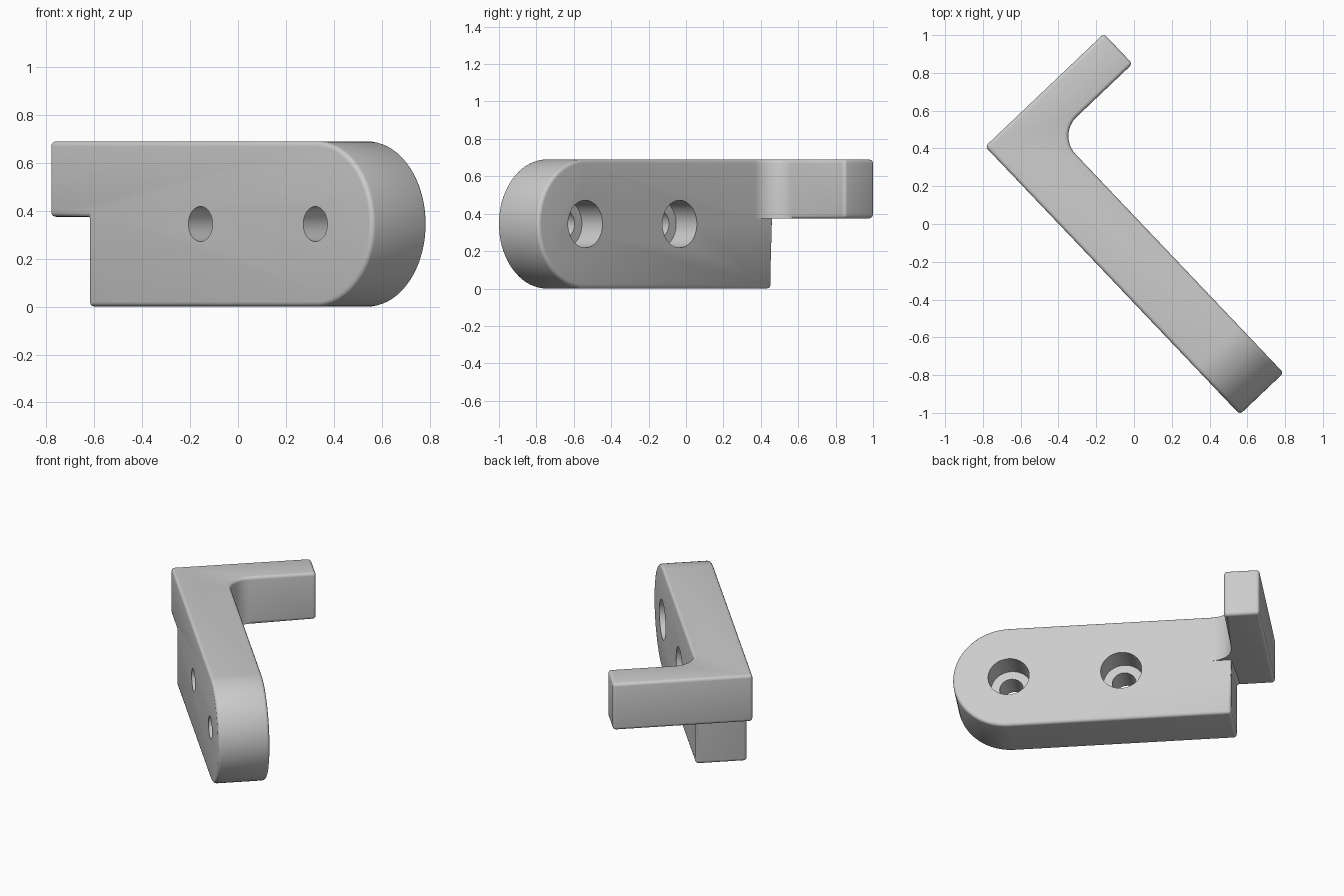
import bpy, bmesh, math
from mathutils import Matrix, Vector

if "Cube" in bpy.data.objects:
    bpy.data.objects.remove(bpy.data.objects["Cube"])

# Local frame: x along the plate, y through its thickness, z up
LENGTH, THICK, HEIGHT = 1.957, 0.319, 0.69
ARM_W, ARM_LEN, ARM_Z = 0.22, 0.867, 0.375
STEP, FILLET, ROUND = 0.235, 0.14, 0.02
R = HEIGHT / 2
CAP_X = LENGTH - R


def arc(cx, cy, r, start, end, n):
    angles = [math.radians(start + (end - start) * i / n) for i in range(n + 1)]
    return [(cx + r * math.cos(a), cy + r * math.sin(a)) for a in angles]


def prism(name, points, offset):
    """Extrude a closed outline of 3D points along offset."""
    bm = bmesh.new()
    face = bm.faces.new([bm.verts.new(p) for p in points])
    res = bmesh.ops.extrude_face_region(bm, geom=[face])
    verts = [g for g in res["geom"] if isinstance(g, bmesh.types.BMVert)]
    bmesh.ops.translate(bm, verts=verts, vec=offset)
    bmesh.ops.recalc_face_normals(bm, faces=bm.faces)
    mesh = bpy.data.meshes.new(name)
    bm.to_mesh(mesh)
    bm.free()
    obj = bpy.data.objects.new(name, mesh)
    bpy.context.collection.objects.link(obj)
    return obj


def combine(obj, other, operation):
    """Apply a boolean and remove the second object."""
    bpy.ops.object.select_all(action="DESELECT")
    bpy.context.view_layer.objects.active = obj
    obj.select_set(True)
    mod = obj.modifiers.new("boolean", "BOOLEAN")
    mod.operation, mod.solver, mod.object = operation, "EXACT", other
    bpy.ops.object.modifier_apply(modifier=mod.name)
    bpy.data.objects.remove(other)


# Mounting plate with a round end and a notch under the arm
outline = [(STEP, 0)] + arc(CAP_X, R, R, -90, 90, 36)
outline += [(0, HEIGHT), (0, ARM_Z), (STEP, ARM_Z)]
bracket = prism("angle_bracket", [(x, 0, z) for x, z in outline], Vector((0, THICK, 0)))

# Short arm with a filleted inner corner
outline = [(0, THICK / 2), (0, ARM_LEN), (ARM_W, ARM_LEN)]
outline += arc(ARM_W + FILLET, THICK + FILLET, FILLET, 180, 270, 12)
outline += [(ARM_W + FILLET, THICK / 2)]
arm = prism("arm", [(x, y, ARM_Z) for x, y in outline], Vector((0, 0, HEIGHT - ARM_Z)))
combine(bracket, arm, "UNION")

# Round the sharp edges, leaving the thin underside of the fillet crisp
bm = bmesh.new()
bm.from_mesh(bracket.data)
bmesh.ops.remove_doubles(bm, verts=bm.verts, dist=0.0005)
bmesh.ops.dissolve_limit(bm, angle_limit=math.radians(1), verts=bm.verts, edges=bm.edges)


def under_fillet(v):
    x, y, z = v.co
    return (abs(z - ARM_Z) < 0.002 and x > ARM_W - 0.002
            and THICK - 0.002 < y < THICK + FILLET + 0.002)


sharp = [e for e in bm.edges if len(e.link_faces) == 2
         and e.calc_face_angle() > math.radians(30)
         and not all(under_fillet(v) for v in e.verts)]
bmesh.ops.bevel(bm, geom=sharp, offset=ROUND, segments=4, profile=0.5,
                affect="EDGES", clamp_overlap=False)
bm.to_mesh(bracket.data)
bm.free()

# Two counterbored screw holes, wide on the inner side
for x in (0.916, CAP_X):
    for radius, start in ((0.073, -0.1), (0.127, THICK - 0.16)):
        ring = arc(x, R, radius, 0, 360, 48)[:-1]
        cutter = prism("hole_cutter", [(px, start, pz) for px, pz in ring],
                       Vector((0, THICK + 0.1 - start, 0)))
        combine(bracket, cutter, "DIFFERENCE")

# Turn and place the bracket
turn = Matrix.Rotation(math.atan2(-0.7247, 0.689), 4, "Z")
bracket.data.transform(Matrix.Translation((-0.788, 0.41, 0)) @ turn)

# Grey finish
grey = bpy.data.materials.new("plain_grey")
colour = (0.6, 0.6, 0.6, 1)
grey.use_nodes = True
grey.diffuse_color = colour
grey.node_tree.nodes["Principled BSDF"].inputs["Base Color"].default_value = colour
bracket.data.materials.clear()
bracket.data.materials.append(grey)
bpy.ops.object.shade_smooth_by_angle(angle=math.radians(30))
